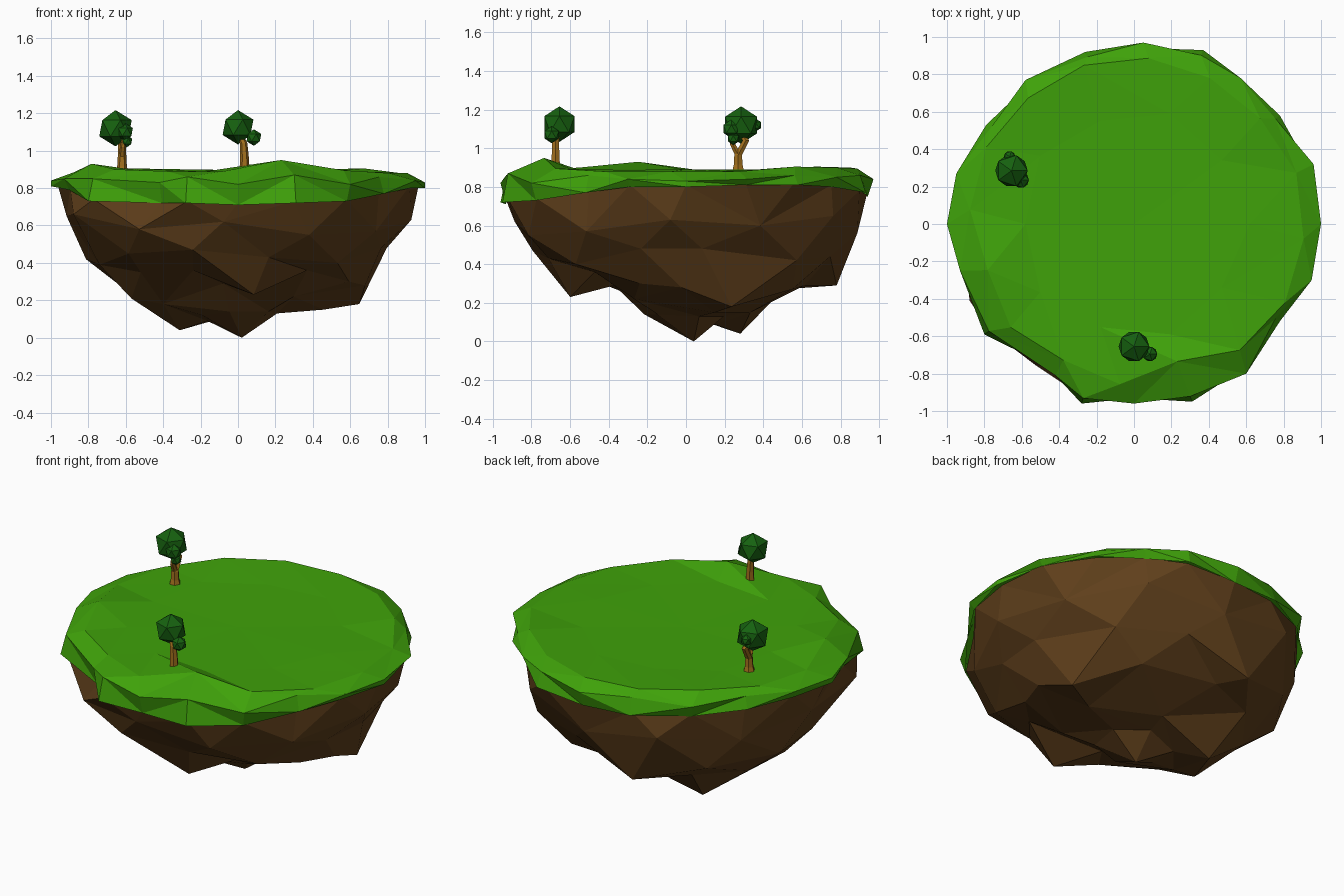
import bpy, bmesh, math
from mathutils import Vector

if "Cube" in bpy.data.objects:
    bpy.data.objects.remove(bpy.data.objects["Cube"])


def material(name, rgb):
    m = bpy.data.materials.new(name)
    m.diffuse_color = (*rgb, 1)
    m.use_nodes = True
    m.node_tree.nodes["Principled BSDF"].inputs["Base Color"].default_value = m.diffuse_color
    return m


GRASS = material("grass", (0.05, 0.36, 0.003))
ROCK = material("rock", (0.115, 0.05, 0.011))
LEAF = material("leaf", (0.008, 0.12, 0.005))
BARK = material("bark", (0.36, 0.16, 0.012))


def finish(name, bm, mat):
    me = bpy.data.meshes.new(name)
    bm.to_mesh(me)
    bm.free()
    ob = bpy.data.objects.new(name, me)
    bpy.context.collection.objects.link(ob)
    me.materials.append(mat)
    return ob


def zip_rings(bm, a, b):
    """Triangulate between two counter-clockwise rings, matched by angle."""
    ang = lambda v: math.atan2(v.co.y, v.co.x) % math.tau
    if len(a) == 1 or len(b) == 1:
        big, tip = (a, b[0]) if len(b) == 1 else (b, a[0])
        for i in range(len(big)):
            p, q = big[i], big[(i + 1) % len(big)]
            bm.faces.new((p, q, tip) if big is a else (q, p, tip))
        return
    a, b = sorted(a, key=ang), sorted(b, key=ang)
    na, nb = len(a), len(b)
    full = lambda r, k: ang(r[k % len(r)]) + math.tau * (k // len(r))
    i = j = 0
    while i < na or j < nb:
        p, q = a[i % na], b[j % nb]
        if j >= nb or (i < na and full(a, i + 1) <= full(b, j + 1)):
            i += 1
            bm.faces.new((p, a[i % na], q))
        else:
            j += 1
            bm.faces.new((p, b[j % nb], q))


def shell(name, rings, mat):
    bm = bmesh.new()
    vs = [[bm.verts.new(p) for p in ring] for ring in rings]
    for a, b in zip(vs, vs[1:]):
        zip_rings(bm, a, b)
    return finish(name, bm, mat)


def polar(data, start, step):
    """Ring of (radius, height[, angle nudge]) at even angles."""
    ring = []
    for k, (r, z, *nudge) in enumerate(data):
        a = math.radians(start + k * step + sum(nudge))
        ring.append((r * math.cos(a), r * math.sin(a), z))
    return ring


# island outline: x, y, lower lip height, upper lip height
EDGE = [(1, 0, .80, .83), (.96, .32, .81, .84), (.78, .58, .81, .86), (.57, .78, .80, .85),
        (.37, .93, .77, .86), (.05, .97, .75, .84), (-.26, .92, .76, .86), (-.58, .77, .77, .84),
        (-.79, .53, .79, .86), (-.95, .27, .80, .85), (-1, 0, .81, .84), (-.93, -.25, .79, .85),
        (-.80, -.59, .73, .85), (-.42, -.81, .72, .83), (-.28, -.96, .72, .86), (0, -.96, .71, .82),
        (.31, -.95, .72, .87), (.60, -.80, .73, .82), (.78, -.52, .77, .86), (.95, -.30, .80, .84)]

# grass cap: zigzag lip, bumpy shoulder, flat middle
shoulder = [(.91, .88), (.91, .88), (.88, .905), (.88, .90), (.89, .895), (.89, .90),
            (.88, .905), (.89, .89), (.88, .885), (.82, .93), (.86, .90), (.82, .89),
            (.86, .89), (.77, .95), (.88, .895), (.91, .88)]


def lip(top):
    ring = []
    for k, (x, y, lo, hi) in enumerate(EDGE):
        s = 1 if k % 2 == top or abs(x) == 1 and top else .97
        ring.append((x * s, y * s, hi if top else lo))
    return ring


shell("grass_top", [lip(0), lip(1), polar(shoulder, -5, 22.5),
                    polar([(.62, .89), (.58, .888)] * 5, 0, 36), [(0, 0, .885)]], GRASS)

# rock underside: tip, crags, flank, and the edge tucked under the grass
core = [(.22, .13), (.20, .13), (.22, .09), (.20, .12), (.22, .14), (.22, .14)]
crags = [(.48, .15), (.34, .15), (.42, .04), (.42, .18), (.38, .29), (.40, .22)]
low = [(.68, .28, -10), (.69, .18, -18), (.68, .27, -14), (.62, .29), (.64, .27), (.64, .25),
       (.59, .21, 7), (.66, .35), (.64, .36), (.605, .23), (.60, .36), (.64, .30)]
mid = [(.80, .48, -7), (.84, .42), (.78, .44), (.80, .29), (.84, .40), (.85, .42),
       (.76, .39), (.80, .45), (.83, .47), (.73, .43), (.78, .40), (.80, .48)]
high = [(.93, .63), (.91, .60), (.93, .65), (.89, .56), (.94, .63), (.90, .58),
        (.92, .65), (.97, .66), (.92, .58), (.89, .62), (.90, .55), (.90, .57)]
shell("rock_base", [
    [(.02, .04, 0)], polar(core, 18, 60), polar(crags, 18, 60),
    polar(low, 8, 30), polar(mid, 13, 30), polar(high, -5, 30),
    [(x * .965, y * .965, lo + .01) for x, y, lo, hi in EDGE]], ROCK)


def limb(name, path, sides=6):
    """Faceted tube along points given as (x, y, z, radius)."""
    bm = bmesh.new()
    rows = [[bm.verts.new((x + r * math.cos(math.tau * k / sides),
                           y + r * math.sin(math.tau * k / sides), z))
             for k in range(sides)] for x, y, z, r in path]
    for a, b in zip(rows, rows[1:]):
        for k in range(sides):
            n = (k + 1) % sides
            bm.faces.new((a[k], a[n], b[n], b[k]))
    bm.faces.new(rows[0][::-1])
    bm.faces.new(rows[-1])
    return finish(name, bm, BARK)


def leaf_ball(name, centre, radius):
    bm = bmesh.new()
    bmesh.ops.create_icosphere(bm, subdivisions=1, radius=radius)
    bmesh.ops.translate(bm, verts=bm.verts, vec=centre)
    return finish(name, bm, LEAF)


def tree(name, base, bend, crown, crown_r, branch, tufts):
    """Bent trunk, main crown, optional side branch to the first tuft."""
    b, c = Vector(base), Vector(crown)
    fork = b + Vector((0, 0, .08))
    limb(name + "_trunk", [(*b, .034), (*(b + Vector((0, 0, .03))), .026), (*fork, .023),
                           (*bend, .02), (*fork.lerp(c, .8), .015)])
    leaf_ball(name + "_crown", c, crown_r)
    if branch:
        limb(name + "_branch", [(*fork, .02), (*branch, .016), (*tufts[0][:3], .01)])
    for i, (*t, r) in enumerate(tufts):
        leaf_ball(f"{name}_tuft_{i}", t, r)


# two trees
tree("front_tree", (.035, -.675, .885), (.03, -.675, 1.04), (0, -.655, 1.125), .092,
     None, [(.085, -.695, 1.07, .044)])
tree("left_tree", (-.62, .27, .885), (-.62, .31, 1.04), (-.655, .285, 1.12), .097,
     (-.615, .242, 1.02), [(-.605, .235, 1.10, .048), (-.595, .245, 1.05, .033),
                           (-.665, .36, 1.12, .034)])
